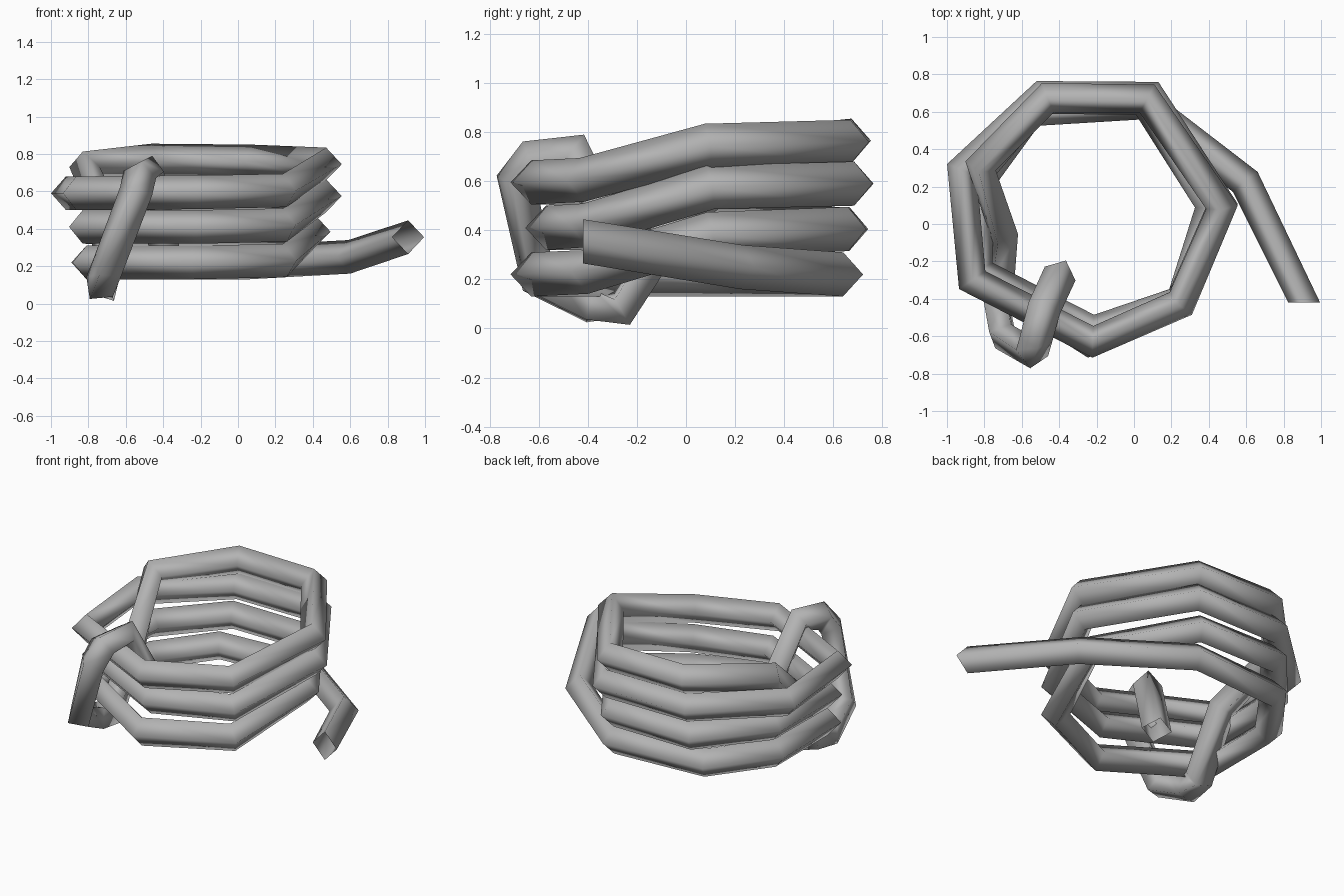
import bpy, bmesh, math
from mathutils import Vector, Quaternion

old = bpy.data.objects.get("Cube")
if old:
    bpy.data.objects.remove(old, do_unlink=True)

grey = bpy.data.materials.new("rope grey")
grey.use_nodes = True
colour = (0.45, 0.45, 0.45, 1)
grey.diffuse_color = colour
grey.node_tree.nodes["Principled BSDF"].inputs["Base Color"].default_value = colour

# Rope path: loose tail, then the coil turns, then the hooked end
tail = [(0.91, -0.42, 0.355), (0.595, 0.225, 0.25)]
turn_1 = [(0.06, 0.64, 0.22), (-0.55, 0.6, 0.22), (-0.81, 0.25, 0.22), (-0.81, -0.27, 0.22),
          (-0.24, -0.63, 0.22), (0.25, -0.41, 0.23)]
turn_2 = [(0.41, 0.1, 0.385), (0.05, 0.66, 0.405), (-0.5, 0.665, 0.405), (-0.82, 0.29, 0.41),
          (-0.83, -0.25, 0.41), (-0.22, -0.57, 0.41), (0.25, -0.41, 0.42)]
turn_3 = [(0.47, 0.1, 0.575), (0.09, 0.685, 0.59), (-0.49, 0.685, 0.59), (-0.92, 0.29, 0.59),
          (-0.865, -0.3, 0.59), (-0.22, -0.63, 0.595), (0.25, -0.425, 0.605)]
turn_4 = [(0.47, 0.09, 0.745), (0.07, 0.67, 0.76), (-0.46, 0.675, 0.765), (-0.82, 0.31, 0.73)]
hook = [(-0.7, -0.04, 0.46), (-0.71, -0.26, 0.085), (-0.74, -0.39, 0.09), (-0.7, -0.6, 0.19),
        (-0.545, -0.69, 0.6), (-0.525, -0.62, 0.69), (-0.48, -0.45, 0.715), (-0.395, -0.265, 0.3)]
path = [Vector(p) for p in tail + turn_1 + turn_2 + turn_3 + turn_4 + hook]
coil_end = len(path) - len(hook)


def sweep(name, points, width, height):
    """Sweep an open four-sided diamond along the points, rolling it flat over the hook."""
    bm = bmesh.new()
    rings = []
    up = Vector((0, 0, 1))
    last = len(points) - 1
    for i, p in enumerate(points):
        before = (p - points[max(i - 1, 0)]).normalized()
        after = (points[min(i + 1, last)] - p).normalized()
        along = (before + after).normalized()
        if i == 0:
            along = Vector((0, 1, 0))
        if i < coil_end:
            up = Vector((0, 0, 1))
        up = (up - along * up.dot(along)).normalized()
        if coil_end <= i < coil_end + 3:
            up = Quaternion(along, math.radians(15)) @ up
        side = along.cross(up)
        offsets = (up * height, side * width, -up * height, -side * width)
        rings.append([bm.verts.new(p + o) for o in offsets])
    for a, b in zip(rings, rings[1:]):
        for k in range(4):
            n = (k + 1) % 4
            bm.faces.new((a[k], a[n], b[n], b[k]))
    bmesh.ops.recalc_face_normals(bm, faces=bm.faces)
    for f in bm.faces:
        f.smooth = True
    mesh = bpy.data.meshes.new(name)
    bm.to_mesh(mesh)
    bm.free()
    mesh.materials.append(grey)
    obj = bpy.data.objects.new(name, mesh)
    bpy.context.collection.objects.link(obj)


sweep("coiled_rope", path, 0.085, 0.09)
